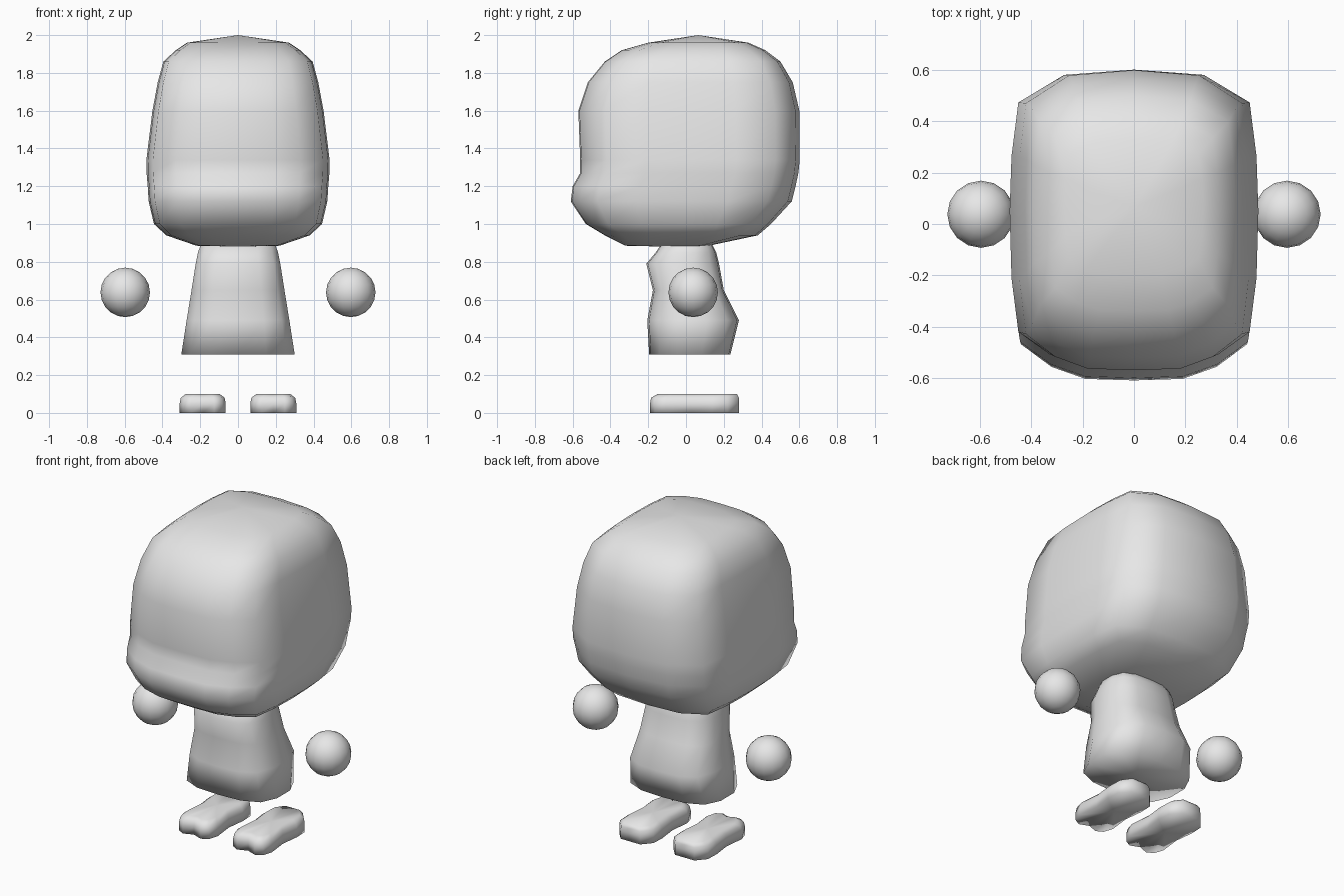
import bpy, bmesh

if "Cube" in bpy.data.objects:
    bpy.data.objects.remove(bpy.data.objects["Cube"])

grey = bpy.data.materials.new("plain_grey")
grey.diffuse_color = (0.8, 0.8, 0.8, 1)
grey.use_nodes = True
grey.node_tree.nodes["Principled BSDF"].inputs["Base Color"].default_value = grey.diffuse_color


def finish(name, bm):
    """Turn a bmesh into a smooth grey object."""
    bmesh.ops.recalc_face_normals(bm, faces=bm.faces)
    mesh = bpy.data.meshes.new(name)
    bm.to_mesh(mesh)
    bm.free()
    mesh.materials.append(grey)
    for p in mesh.polygons:
        p.use_smooth = True
    obj = bpy.data.objects.new(name, mesh)
    bpy.context.collection.objects.link(obj)
    return obj


def loft(name, half, levels, cx=0.0, bottom=None, top=None):
    """Stack scaled copies of a mirrored section. Levels: z, front y, back y, half width."""
    section = half + [(-x, y) for x, y in reversed(half) if x > 0]
    n = len(section)
    bm = bmesh.new()
    rings = []
    for z, yf, yb, w in levels:
        mid, depth = (yf + yb) / 2, (yb - yf) / 2
        rings.append([bm.verts.new((cx + x * w, mid + t * depth, z)) for x, t in section])
    for a, b in zip(rings, rings[1:]):
        for i in range(n):
            j = (i + 1) % n
            bm.faces.new((a[i], a[j], b[j], b[i]))
    # close each end with a fan around a centre point
    for ring, lv, z in ((rings[0], levels[0], bottom), (rings[-1], levels[-1], top)):
        c = bm.verts.new((cx, (lv[1] + lv[2]) / 2, lv[0] if z is None else z))
        for i in range(n):
            bm.faces.new((ring[i], ring[(i + 1) % n], c))
    return finish(name, bm)


# Boxy head with a protruding muzzle
head_half = [(0, -1), (0.4, -0.99), (0.68, -0.91), (0.93, -0.76), (0.985, -0.4),
             (1, 0.05), (0.985, 0.42), (0.93, 0.78), (0.56, 0.965), (0, 1)]
loft("head", head_half, [
    (0.885, -0.32, 0.12, 0.22),
    (0.94, -0.43, 0.38, 0.38),
    (1.00, -0.53, 0.45, 0.445),
    (1.12, -0.61, 0.56, 0.473),
    (1.20, -0.60, 0.58, 0.478),
    (1.27, -0.56, 0.595, 0.484),
    (1.34, -0.56, 0.602, 0.485),
    (1.60, -0.57, 0.60, 0.453),
    (1.75, -0.52, 0.565, 0.425),
    (1.86, -0.43, 0.50, 0.395),
    (1.92, -0.34, 0.42, 0.33),
    (1.96, -0.20, 0.33, 0.27),
], bottom=0.88, top=2.0)

# Flared body with belly and rump
body_half = [(0, -1), (0.5, -0.96), (0.85, -0.75), (1, -0.3),
             (1, 0.3), (0.85, 0.75), (0.5, 0.96), (0, 1)]
loft("body", body_half, [
    (0.31, -0.195, 0.235, 0.30),
    (0.49, -0.205, 0.28, 0.272),
    (0.65, -0.175, 0.20, 0.246),
    (0.79, -0.21, 0.175, 0.224),
    (0.85, -0.16, 0.16, 0.212),
    (0.91, -0.12, 0.13, 0.19),
])

# Pinched feet with a notched toe
foot_half = [(0, -0.9), (0.5, -1), (0.85, -0.9), (1, -0.65), (0.88, -0.1),
             (1, 0.4), (0.97, 0.75), (0.55, 1), (0, 1)]
for side, s in (("left", -1), ("right", 1)):
    loft(side + "_foot", foot_half, [
        (0.0, -0.19, 0.28, 0.122),
        (0.05, -0.19, 0.28, 0.122),
        (0.08, -0.185, 0.28, 0.116),
        (0.10, -0.15, 0.27, 0.09),
    ], cx=s * 0.187, top=0.097)

    # Floating round hands
    bm = bmesh.new()
    bmesh.ops.create_uvsphere(bm, u_segments=16, v_segments=10, radius=0.131)
    hand = finish(side + "_hand", bm)
    hand.location = (s * 0.597, 0.038, 0.638)
